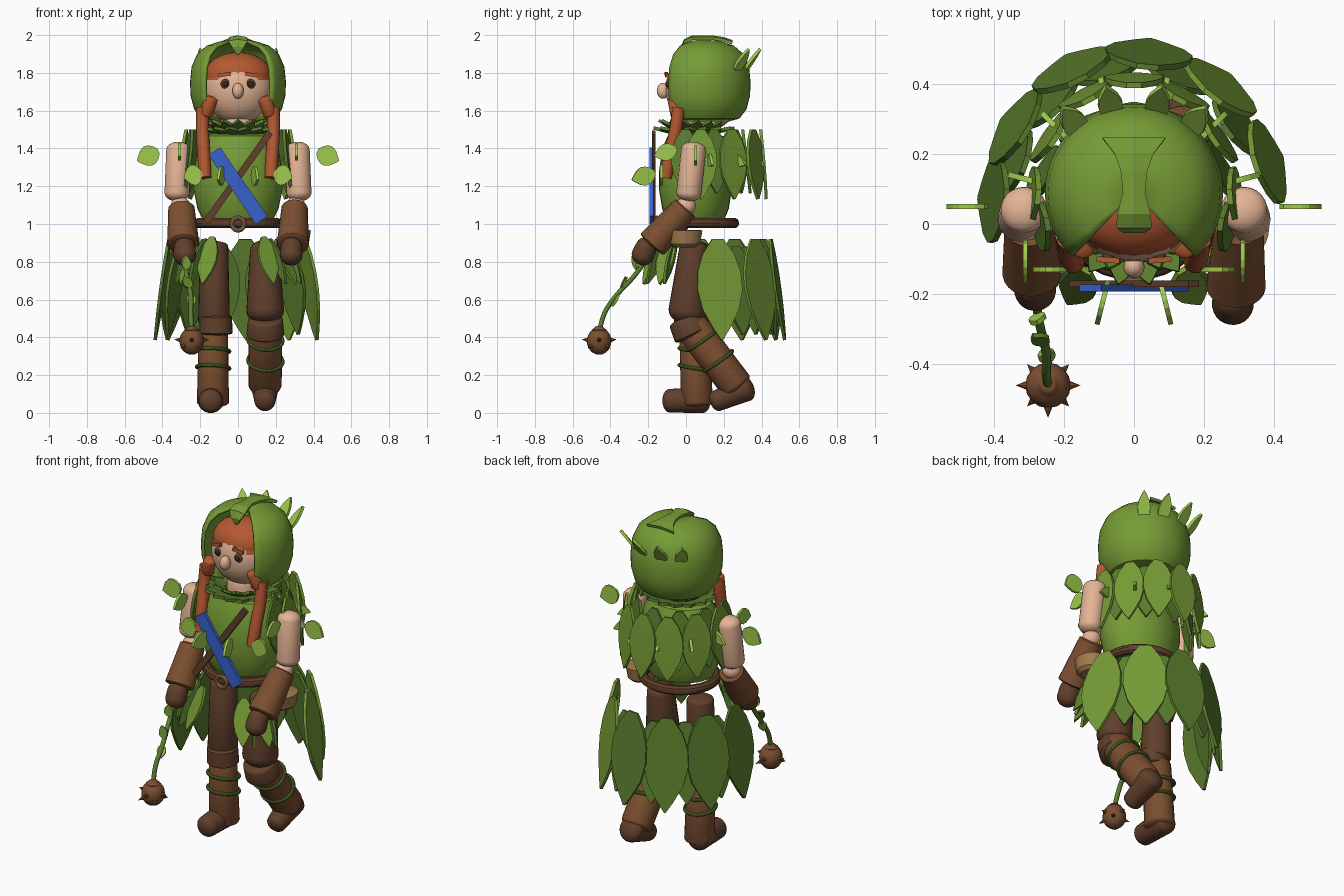
import bpy, bmesh, math
from math import sin, cos, pi, radians
from mathutils import Vector as V

cube = bpy.data.objects.get("Cube")
if cube:
    bpy.data.objects.remove(cube)


def material(name, *rgb):
    m = bpy.data.materials.new(name)
    m.use_nodes = True
    m.diffuse_color = (*rgb, 1)
    m.node_tree.nodes["Principled BSDF"].inputs["Base Color"].default_value = (*rgb, 1)
    return m


green = material("moss green", 0.18, 0.33, 0.036)
dark_leaf = material("dark leaf green", 0.105, 0.21, 0.027)
light_leaf = material("light leaf green", 0.35, 0.6, 0.075)
skin = material("skin", 0.78, 0.46, 0.3)
hair = material("red hair", 0.46, 0.1, 0.03)
leather = material("leather brown", 0.2, 0.078, 0.03)
brown = material("dark brown", 0.118, 0.05, 0.024)
blue = material("blue", 0.04, 0.12, 0.62)
tan = material("tan", 0.36, 0.2, 0.075)
black = material("dark eye", 0.035, 0.02, 0.015)
smooth_parts = []


def finish(name, bm, mats, smooth=True, thick=0.0):
    mesh = bpy.data.meshes.new(name)
    bmesh.ops.recalc_face_normals(bm, faces=bm.faces)
    bm.to_mesh(mesh)
    bm.free()
    ob = bpy.data.objects.new(name, mesh)
    bpy.context.collection.objects.link(ob)
    for m in mats:
        mesh.materials.append(m)
    if thick:
        mod = ob.modifiers.new("thickness", 'SOLIDIFY')
        mod.thickness, mod.offset = thick, 0
    if smooth:
        smooth_parts.append(ob)
    return ob


def lathe(name, profile, mat, loc=(0, 0, 0), axis=(0, 0, 1), scale=(1, 1, 1),
          start=0, sweep=360, n=24, thick=0.0):
    """Spin a (radius, height) profile; an open sweep leaves a gap."""
    bm = bmesh.new()
    q = V((0, 0, 1)).rotation_difference(V(axis))
    full = sweep == 360
    rows = []
    for i in range(n if full else n + 1):
        a = radians(start + sweep * i / n)
        rows.append([bm.verts.new(V(loc) + q @ V((r * cos(a) * scale[0], r * sin(a) * scale[1],
                     h * scale[2]))) for r, h in profile])
    for i in range(n):
        a, b = rows[i], rows[(i + 1) % len(rows)]
        for j in range(len(profile) - 1):
            bm.faces.new((a[j], a[j + 1], b[j + 1], b[j]))
    bmesh.ops.remove_doubles(bm, verts=bm.verts, dist=0.0005)
    return finish(name, bm, [mat], thick=thick)


def limb(name, p0, p1, r0, r1, mat, cap=0.35):
    """Tapered cylinder between two points with rounded ends."""
    d = V(p1) - V(p0)
    arc = [i * pi / 10 for i in range(6)]
    prof = [(r0 * sin(a), r0 * cap * (1 - cos(a))) for a in arc]
    prof += [(r1 * sin(a), d.length - r1 * cap * (1 - cos(a))) for a in reversed(arc)]
    return lathe(name, prof, mat, p0, d)


def ball(name, loc, size, mat, n=24):
    prof = [(sin(pi * i / 12), -cos(pi * i / 12)) for i in range(13)]
    return lathe(name, prof, mat, loc, scale=size, n=n)


def tube(name, pts, r, mat):
    cu = bpy.data.curves.new(name, 'CURVE')
    cu.dimensions, cu.bevel_depth, cu.bevel_resolution = '3D', r, 3
    cu.use_fill_caps, cu.resolution_u = True, 6
    sp = cu.splines.new('BEZIER')
    sp.bezier_points.add(len(pts) - 1)
    for bp, p in zip(sp.bezier_points, pts):
        bp.co = p
        bp.handle_left_type = bp.handle_right_type = 'AUTO'
    cu.materials.append(mat)
    ob = bpy.data.objects.new(name, cu)
    bpy.context.collection.objects.link(ob)


def hoop(name, loc, R, r, mat, sy=1.0, axis=(0, 0, 1)):
    prof = [(R + r * cos(2 * pi * i / 10), r * sin(2 * pi * i / 10)) for i in range(11)]
    return lathe(name, prof, mat, loc, axis, scale=(1, sy, 1), n=32)


def plate(name, p0, p1, width, depth, mat):
    """Flat bar lying across the front."""
    bm = bmesh.new()
    d = V(p1) - V(p0)
    s = d.cross(V((0, 1, 0))).normalized() * width / 2
    bm.faces.new([bm.verts.new(V(p) + k * s) for p, k in ((p0, -1), (p1, -1), (p1, 1), (p0, 1))])
    return finish(name, bm, [mat], False, depth)


LEAF = ((0, .25), (.15, .7), (.32, .95), (.5, 1), (.7, .8), (.88, .38), (1, .04))


def add_leaf(bm, base, d, n, length, width, bow):
    d, n = V(d).normalized(), V(n).normalized()
    s = d.cross(n).normalized()
    n = s.cross(d)
    prev = None
    for t, w in LEAF:
        mid = V(base) + d * length * t + n * bow * length * 4 * t * (1 - t)
        row = [bm.verts.new(mid + s * k * w * width / 2) for k in (-1, 1)]
        if prev:
            bm.faces.new((prev[0], prev[1], row[1], row[0]))
        prev = row


def leaf(name, base, d, n, length, width, mat):
    bm = bmesh.new()
    add_leaf(bm, base, d, n, length, width, 0)
    finish(name, bm, [mat], False, 0.014)


def leaf_ring(name, angles, rx, ry, z, lean, length, width, mat, cy=0.04, rise=-1, edge=False, bow=0):
    """Leaves around the body; angle 0 is the back. Edge leaves stand radially."""
    bm = bmesh.new()
    for deg in angles:
        a = radians(deg)
        out = V((sin(a), cos(a), 0))
        face = V((cos(a), -sin(a), 0)) if edge else out
        add_leaf(bm, (rx * sin(a), cy + ry * cos(a), z), out * lean + V((0, 0, rise)),
                 face, length, width, bow)
    finish(name, bm, [mat], False, 0.016)


# Head with hair coloured by a curved hairline
head = ball("head", (0, .04, 1.715), (.18, .148, .185), skin, 48)
head.data.materials.append(hair)
for f in head.data.polygons:
    x, y, z = f.center
    if z > 1.815 - 2.6 * x * x or y > .03:
        f.material_index = 1
ball("hair_cap", (0, .055, 1.785), (.181, .148, .125), hair)
ball("nose", (0, -.122, 1.705), (.03, .033, .042), skin)
limb("neck", (0, .05, 1.42), (0, .05, 1.58), .09, .09, skin)
for s, side in ((-1, "right"), (1, "left")):
    ball(side + "_eye_rim", (s * .066, -.092, 1.742), (.026, .012, .026), brown)
    ball(side + "_eye", (s * .066, -.101, 1.742), (.015, .009, .015), black)
    plate(side + "_eyebrow", (s * .04, -.105, 1.796), (s * .105, -.1, 1.785), .02, .016, hair)

# Hood with an open front, folded crest and back leaves
lathe("hood", [(.13, 1.548), (.19, 1.565), (.225, 1.61), (.243, 1.68), (.246, 1.75), (.238, 1.83),
               (.21, 1.895), (.162, 1.937), (.085, 1.962), (0, 1.968)],
      green, (0, .088, 0), start=-46, sweep=272, n=36, thick=.016)
bm = bmesh.new()
prev = None
for y, z, w in ((-.01, 1.905, .005), (-.018, 1.94, .03), (-.005, 1.972, .05), (.03, 1.99, .046),
                (.09, 1.991, .03), (.15, 1.989, .036), (.2, 1.981, .055), (.245, 1.966, .09)):
    row = [bm.verts.new((k * w, y, z - abs(k) * .008)) for k in (-1, 0, 1)]
    if prev:
        for k in (0, 1):
            bm.faces.new((prev[k], prev[k + 1], row[k + 1], row[k]))
    prev = row
finish("hood_crest", bm, [green], False, .016)
leaf_ring("hood_leaves", (-38, -14, 14, 38), .23, .23, 1.785, .72, .175, .07, light_leaf,
          cy=.07, rise=1)

# Torso, collar and belt
lathe("tunic", [(0, 1.03), (.19, 1.03), (.215, 1.08), (.235, 1.18), (.235, 1.28), (.215, 1.4),
                (.18, 1.465), (.1, 1.49), (0, 1.49)], green, (0, .05, 0), scale=(1, .82, 1), n=32)
leaf_ring("collar_lower", range(0, 360, 24), .1, .1, 1.48, 1, .12, .075, dark_leaf, rise=.25)
leaf_ring("collar_upper", range(12, 372, 24), .09, .09, 1.49, .8, .11, .065, dark_leaf, rise=.5)
hoop("belt", (0, .06, 1.005), .205, .028, brown, .95)
hoop("belt_buckle", (0, -.155, 1.0), .033, .012, tan, axis=(0, -1, 0))
plate("brown_strap", (.17, -.17, 1.485), (-.17, -.17, 1.01), .036, .018, brown)
plate("blue_sash", (-.125, -.182, 1.385), (.125, -.182, 1.02), .075, .02, blue)
lathe("pouch", [(0, -.09), (.06, -.088), (.082, -.07), (.095, 0), (.08, .004), (0, .004)], tan,
      (.305, -.008, .965), scale=(.85, 1, 1))

# Leaf cape
leaf_ring("cape_inner", range(-99, 100, 33), .25, .26, 1.5, .12, .34, .15, dark_leaf)
leaf_ring("cape_outer", range(-84, 85, 28), .275, .355, 1.5, .08, .37, .17, green, bow=.01)
leaf_ring("cape_sprigs", (-75, -45, -15, 15, 45, 75), .25, .27, 1.36, 1, .13, .06,
          light_leaf, rise=-.4, edge=True)

# Leaf skirt, darker on the right half
leaf_ring("skirt_inner", (-70, -42, -14, 22, 54), .33, .38, .88, .14, .47, .2, dark_leaf)
leaf_ring("skirt_right", (-86, -58, -26, 6), .365, .41, .92, .14, .54, .25, dark_leaf)
leaf_ring("skirt_left", (38, 72), .365, .41, .92, .14, .54, .25, green)
leaf_ring("hip_leaves", (-150, -126, 126, 150), .27, .2, .93, .42, .27, .11, green)
leaf_ring("hip_sprigs", (-138, -118, 118, 138), .25, .2, .92, .55, .27, .07, dark_leaf, edge=True)

# Braids, arms and loose leaves
for s, side in ((-1, "right"), (1, "left")):
    limb(side + "_braid_knot", (s * .14, -.065, 1.675), (s * .172, -.045, 1.57), .036, .036, hair)
    tube(side + "_braid", [(s * .187, -.04, 1.615), (s * .188, -.055, 1.5),
                           (s * .18, -.09, 1.35), (s * .175, -.108, 1.245)], .034, hair)
    limb(side + "_upper_arm", (s * .312, .045, 1.435), (s * .325, .01, 1.12), .066, .066, skin, .65)
    ball(side + "_elbow", (s * .305, 0, 1.095), (.052, .052, .05), skin)
    hy = -.175 if s < 0 else -.215
    limb(side + "_glove_cuff", (s * .3, 0, 1.09), (s * .29, hy + .03, .885), .07, .085, leather, .15)
    limb(side + "_hand", (s * .285, hy + .025, .925), (s * .28, hy - .035, .785), .057, .06, brown, .9)
    leaf(side + "_shoulder_leaf", (s * .42, .05, 1.385), (s, 0, -.45), (0, -1, 0), .125, .11, light_leaf)
    leaf(side + "_arm_leaf", (s * .31, -.05, 1.4), (0, -1, -.35), (1, 0, 0), .125, .09, light_leaf)
    leaf(side + "_chest_leaf", (s * .19, -.13, 1.27), (s, 0, -.25), (0, -1, 0), .1, .11, light_leaf)
    leaf(side + "_front_leaf", (s * .075, -.165, 1.27), (s * .25, -1, -.3), (1, s * .25, 0), .13, .1,
         light_leaf)

# Straight leg on the right, bent leg on the left
R, L = -.127, .145
limb("right_thigh", (R, .045, .91), (R, .035, .46), .075, .084, brown)
limb("right_knee_cuff", (R + .01, .02, .52), (R + .01, .025, .41), .085, .089, brown, .15)
limb("right_boot", (R - .003, .04, .46), (R - .006, .06, .03), .077, .085, leather, .3)
limb("right_foot", (R - .017, .13, .07), (R - .017, -.125, .063), .07, .062, brown, .6)
limb("left_thigh", (L - .005, .045, .915), (L, 0, .47), .077, .1, brown, .7)
limb("left_knee_cuff", (L, -.01, .51), (L, .04, .4), .092, .1, brown, .2)
limb("left_boot", (L, .01, .48), (L - .002, .285, .12), .09, .088, leather, .4)
limb("left_foot", (L - .002, .355, .15), (L - .002, .13, .048), .072, .055, brown, .6)
for i, t in enumerate((.33, .24)):
    hoop("right_boot_vine_%d" % i, (R - .005, .05, t), .087, .01, dark_leaf, axis=(.05, .15, 1))
    hoop("left_boot_vine_%d" % i, (L, .085 + .085 * i, t + .055 - .02 * i), .092, .01, dark_leaf,
         axis=(.08, -.7, 1))

# Vine flail with a spiked seed ball
tube("flail_vine", [(-.28, -.18, .86), (-.272, -.27, .73), (-.25, -.37, .62), (-.25, -.43, .53),
                    (-.245, -.46, .43)], .013, dark_leaf)
for i, (p, d) in enumerate((((-.275, -.26, .76), (0, -.3, 1)), ((-.255, -.36, .63), (.2, -.5, -1)),
                            ((-.25, -.34, .66), (-.5, .3, .8)))):
    leaf("vine_leaf_%d" % i, p, d, (.4, -1, 0), .075, .05, dark_leaf if i == 2 else light_leaf)
c = V((-.245, -.46, .38))
ball("seed_ball", c, (.065, .065, .072), leather, 16)
limb("seed_cap", c + V((0, 0, .045)), c + V((0, 0, .08)), .04, .025, leather)
for i in range(8):
    a = 2 * pi * i / 8
    d = V((cos(a), sin(a), (.1, -.45)[i % 2])).normalized()
    lathe("spike_%d" % i, [(0, 0), (.014, 0), (0, .035)], leather, c + d * .058, d, n=8)

# Smooth shading with sharp creases kept
bpy.ops.object.select_all(action='DESELECT')
for ob in smooth_parts:
    ob.select_set(True)
bpy.context.view_layer.objects.active = smooth_parts[0]
bpy.ops.object.shade_smooth_by_angle(angle=radians(35))
bpy.ops.object.select_all(action='DESELECT')
